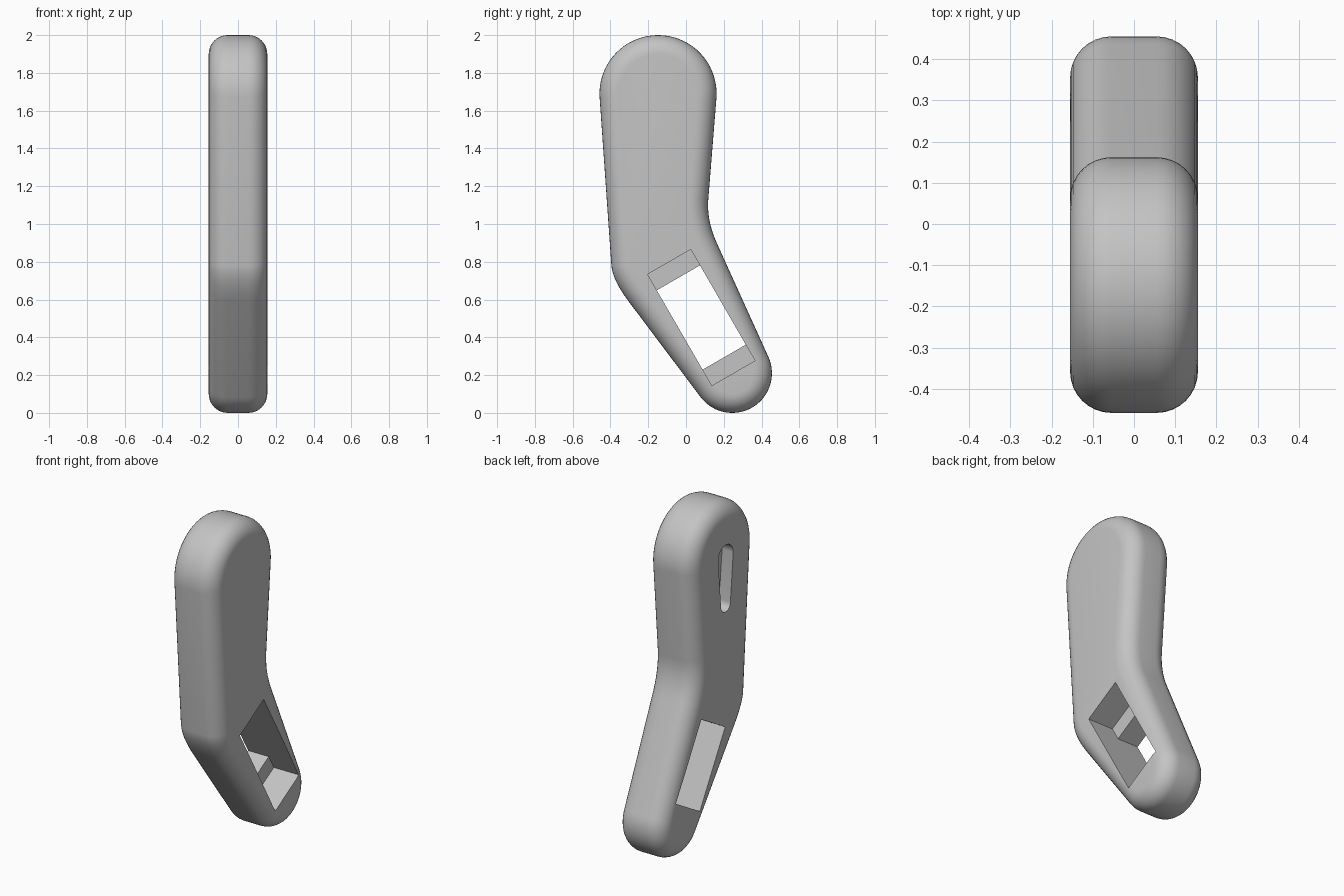
import bpy
import bmesh
from math import cos, sin, pi, atan2
from mathutils import Vector

if "Cube" in bpy.data.objects:
    bpy.data.objects.remove(bpy.data.objects["Cube"], do_unlink=True)

HALF = 0.155      # half thickness along x
ROUND = 0.1       # edge rounding radius
STEPS = 8         # segments of the edge rounding

grey = bpy.data.materials.new("plain grey")
grey.use_nodes = True
grey.diffuse_color = (0.55, 0.55, 0.55, 1)
grey.node_tree.nodes["Principled BSDF"].inputs["Base Color"].default_value = (0.55, 0.55, 0.55, 1)


def arc(centre, radius, start, end, count):
    """Points on an arc in the (y, z) plane, angles in degrees."""
    angles = [(start + (end - start) * i / count) * pi / 180 for i in range(count + 1)]
    return [Vector((centre[0] + radius * cos(a), centre[1] + radius * sin(a))) for a in angles]


def bend(a, corner, b, count=10):
    """Smooth curve from a to b, pulled towards the corner."""
    a, corner, b = Vector(a), Vector(corner), Vector(b)
    return [a.lerp(corner, i / count).lerp(corner.lerp(b, i / count), i / count)
            for i in range(count + 1)]


def loft(name, rings):
    """Skin closed rings of 3D points and cap both ends."""
    bm = bmesh.new()
    loops = [[bm.verts.new(p) for p in ring] for ring in rings]
    for low, high in zip(loops, loops[1:]):
        for i in range(len(low)):
            j = (i + 1) % len(low)
            bm.faces.new((low[i], low[j], high[j], high[i]))
    bm.faces.new(loops[0])
    bm.faces.new(loops[-1])
    bmesh.ops.recalc_face_normals(bm, faces=bm.faces)
    mesh = bpy.data.meshes.new(name)
    bm.to_mesh(mesh)
    bm.free()
    mesh.materials.append(grey)
    obj = bpy.data.objects.new(name, mesh)
    bpy.context.collection.objects.link(obj)
    return obj


# Bent handle outline, counter-clockwise in (y, z)
outline = (arc((-0.148, 1.69), 0.31, -4, 184, 36)
           + bend((-0.395, 0.78), (-0.389, 0.703), (-0.30, 0.585))
           + arc((0.245, 0.21), 0.21, 217, 385, 30)
           + bend((0.165, 0.895), (0.109, 1.017), (0.118, 1.13)))


def inset(distance):
    """Outline moved inwards along its own normals."""
    result = []
    for i, p in enumerate(outline):
        before = (p - outline[i - 1]).normalized()
        after = (outline[(i + 1) % len(outline)] - p).normalized()
        along = (before + after).normalized()
        result.append(p + Vector((-along.y, along.x)) * distance)
    return result


# Handle body with rounded rims on both sides
rim = [i / STEPS * pi / 2 for i in range(STEPS + 1)]
levels = [(ROUND * (1 - sin(a)), -HALF + ROUND * (1 - cos(a))) for a in rim]
levels += [(d, -x) for d, x in reversed(levels)]
body = loft("handle_body", [[(x, p.x, p.y) for p in inset(d)] for d, x in levels])

# Stepped rectangular opening: wide pocket on the left side, shorter hole through
step = -0.015
profile = [(0.34, 0.3), (-0.34, 0.3), (-0.34, step), (-0.2425, step),
           (-0.2425, -0.3), (0.2425, -0.3), (0.2425, step), (0.34, step)]
down, across = Vector((0, 0.5, -0.866)), Vector((0, 0.866, 0.5))
middle = Vector((0, 0.081, 0.505))
pocket = loft("pocket_cutter", [
    [middle + down * l + across * w + Vector((x, 0, 0)) for l, x in profile]
    for w in (-0.132, 0.132)])

# Tapered hanging slot on the right side
slot_shape = arc((-0.16, 1.68), 0.072, 0, 180, 16) + arc((-0.16, 1.39), 0.045, 180, 360, 16)
slot = loft("slot_cutter", [[(x, p.x, p.y) for p in slot_shape] for x in (-0.3, -HALF + 0.075)])

# Cut the openings
bpy.ops.object.select_all(action="DESELECT")
bpy.context.view_layer.objects.active = body
body.select_set(True)
for cutter in (pocket, slot):
    cutter.hide_render = True
    cut = body.modifiers.new(cutter.name, "BOOLEAN")
    cut.operation = "DIFFERENCE"
    cut.solver = "EXACT"
    cut.object = cutter
    bpy.ops.object.modifier_apply(modifier=cut.name)
    bpy.data.objects.remove(cutter, do_unlink=True)

bpy.ops.object.shade_smooth_by_angle(angle=pi / 6)
